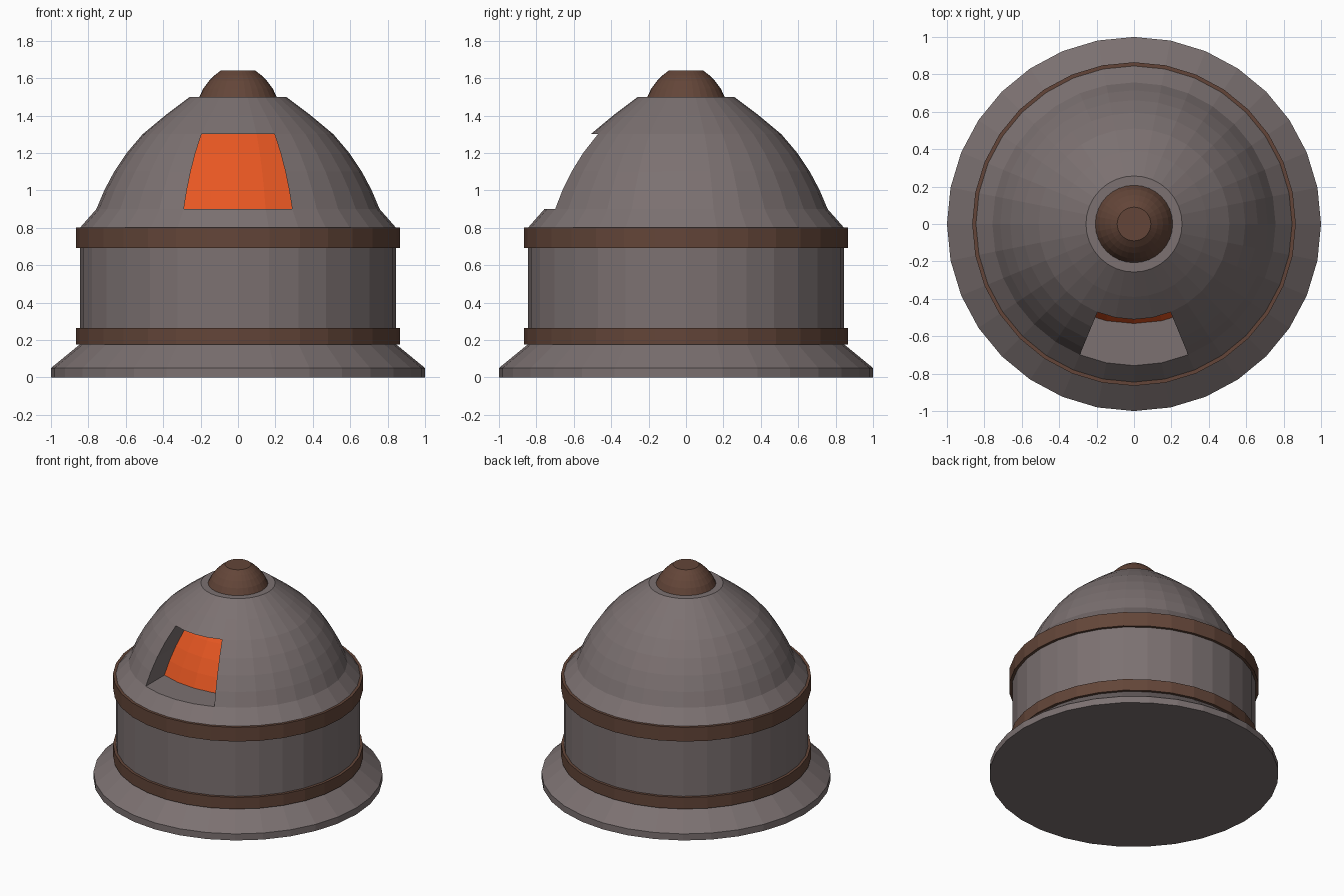
import bpy
import bmesh
from math import sin, cos, pi, atan2, radians

SEGMENTS = 32

cube = bpy.data.objects.get("Cube")
if cube:
    bpy.data.objects.remove(cube, do_unlink=True)


def make_material(name, color):
    mat = bpy.data.materials.new(name)
    mat.use_nodes = True
    mat.diffuse_color = (*color, 1)
    bsdf = next(n for n in mat.node_tree.nodes if n.type == 'BSDF_PRINCIPLED')
    bsdf.inputs["Base Color"].default_value = (*color, 1)
    return mat


grey = make_material("warm grey", (0.20, 0.165, 0.165))
brown = make_material("dark brown", (0.125, 0.060, 0.040))
orange = make_material("glowing orange", (0.80, 0.095, 0.016))


def lathe(profile):
    """Closed solid of revolution from (radius, height) points."""
    bm = bmesh.new()
    rings = []
    for r, z in profile:
        rings.append([bm.verts.new((r * sin(2 * pi * i / SEGMENTS),
                                    -r * cos(2 * pi * i / SEGMENTS), z))
                      for i in range(SEGMENTS)])
    for low, high in zip(rings, rings[1:]):
        for i in range(SEGMENTS):
            j = (i + 1) % SEGMENTS
            bm.faces.new((low[i], low[j], high[j], high[i]))
    bm.faces.new(rings[0][::-1])
    bm.faces.new(rings[-1])
    return bm


def finish(bm, name, *materials):
    bmesh.ops.recalc_face_normals(bm, faces=bm.faces[:])
    mesh = bpy.data.meshes.new(name)
    bm.to_mesh(mesh)
    bm.free()
    for mat in materials:
        mesh.materials.append(mat)
    obj = bpy.data.objects.new(name, mesh)
    bpy.context.collection.objects.link(obj)
    return obj


# Flared foot and drum wall
finish(lathe([(1, 0), (1, 0.05), (0.845, 0.177)]), "flared_base", grey)
finish(lathe([(0.845, 0.177), (0.845, 0.8)]), "drum_wall", grey)

# Raised bands around the drum
for name, low, high in (("lower_band", 0.177, 0.265), ("upper_band", 0.692, 0.8)):
    finish(lathe([(0.865, low), (0.865, high)]), name, brown)

# Dome with a recessed window pushed straight back from the front
dome = lathe([(0.845, 0.8), (0.757, 0.9), (0.715, 1.0), (0.662, 1.1),
              (0.595, 1.2), (0.51, 1.3), (0.39, 1.4), (0.257, 1.5)])
window = []
for face in dome.faces:
    c = face.calc_center_median()
    if 0.9 < c.z < 1.3 and len(face.verts) == 4 and abs(atan2(c.x, -c.y)) < radians(22):
        window.append(face)
pushed = bmesh.ops.extrude_face_region(dome, geom=window)["geom"]
leftover = [f for f in window if f.is_valid]
if leftover:
    bmesh.ops.delete(dome, geom=leftover, context='FACES')
bmesh.ops.translate(dome, vec=(0, 0.225, 0),
                    verts=[v for v in pushed if isinstance(v, bmesh.types.BMVert)])
for face in pushed:
    if isinstance(face, bmesh.types.BMFace):
        face.material_index = 1
finish(dome, "dome", grey, orange)

# Rounded cap with a flat top
finish(lathe([(0.207, 1.5), (0.185, 1.545), (0.155, 1.585),
              (0.125, 1.615), (0.09, 1.642)]), "top_cap", brown)
